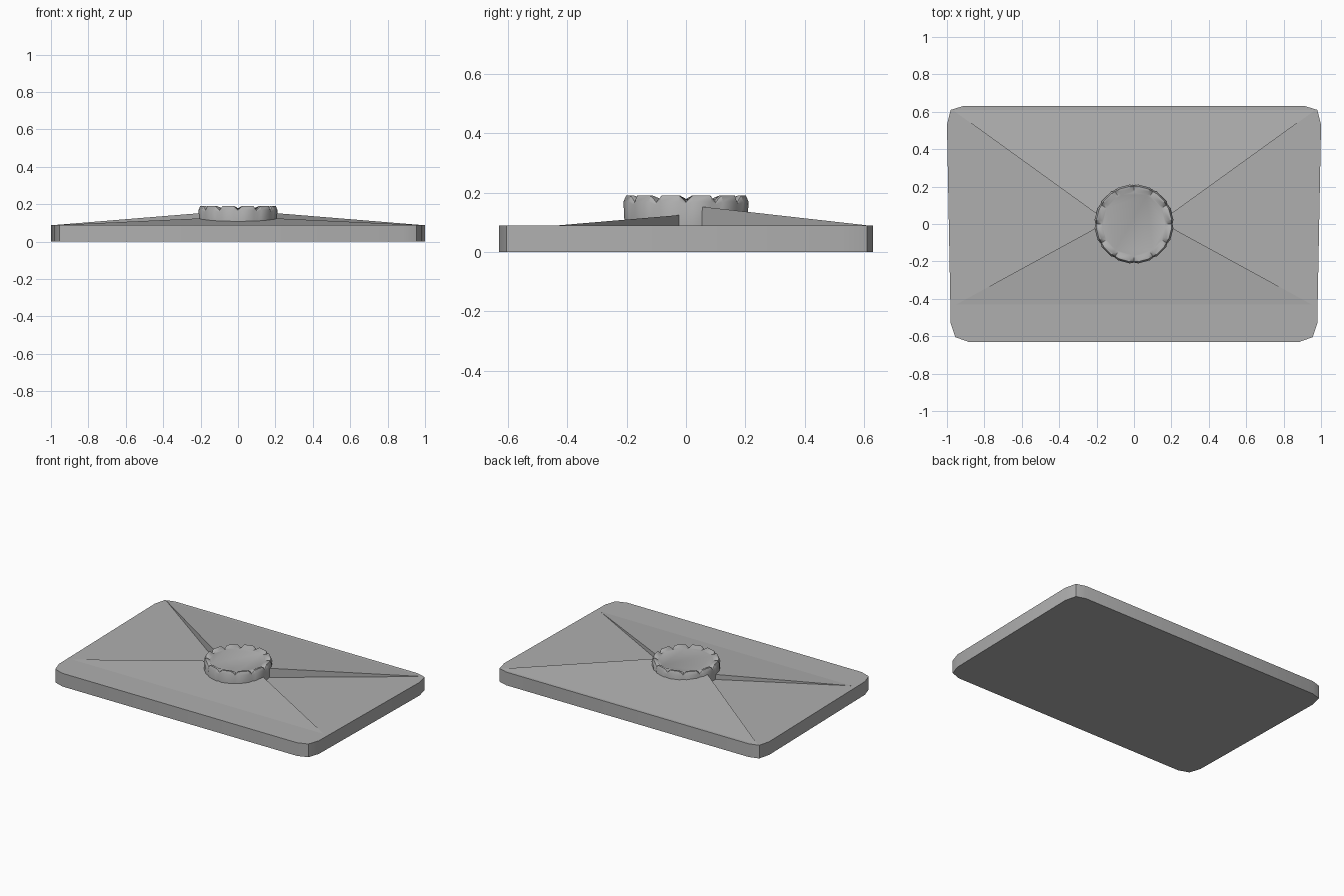
import bpy, bmesh
from math import cos, sin, pi, radians

if "Cube" in bpy.data.objects:
    bpy.data.objects.remove(bpy.data.objects["Cube"])

grey = bpy.data.materials.new("mid_grey")
grey.diffuse_color = (0.43, 0.43, 0.43, 1)
grey.use_nodes = True
grey.node_tree.nodes["Principled BSDF"].inputs["Base Color"].default_value = grey.diffuse_color


def make_object(name, verts, faces):
    mesh = bpy.data.meshes.new(name)
    mesh.from_pydata(verts, [], faces)
    bm = bmesh.new()
    bm.from_mesh(mesh)
    bmesh.ops.recalc_face_normals(bm, faces=bm.faces)
    bm.to_mesh(mesh)
    bm.free()
    mesh.materials.append(grey)
    obj = bpy.data.objects.new(name, mesh)
    bpy.context.collection.objects.link(obj)
    return obj


def loft(name, rings):
    """Skin equal-length closed rings and cap both ends."""
    n = len(rings[0])
    verts = [v for ring in rings for v in ring]
    faces = [(k * n + i, k * n + (i + 1) % n, (k + 1) * n + (i + 1) % n, (k + 1) * n + i)
             for k in range(len(rings) - 1) for i in range(n)]
    faces.append(tuple(reversed(range(n))))
    faces.append(tuple(range((len(rings) - 1) * n, len(rings) * n)))
    return make_object(name, verts, faces)


def prism(name, top, bottom_z):
    return loft(name, [[(x, y, bottom_z) for x, y, z in top], top])


TOP = 0.09

# Envelope body: slightly tapered slab with faceted corners
right = [(0.885, -0.63), (0.955, -0.605), (0.98, -0.53),
         (1.0, 0.53), (0.98, 0.61), (0.915, 0.63)]
outline = right + [(-x, y) for x, y in reversed(right)]
body = prism("envelope_body", [(x, y, TOP) for x, y in outline], 0.0)

# Folded flaps, rising towards the middle
prism("upper_flap", [(0.97, 0.61, TOP), (-0.97, 0.61, TOP), (0, -0.09, 0.169)], 0.08)
prism("lower_flap", [(-0.95, -0.43, TOP), (0.95, -0.43, TOP), (0, 0.09, 0.134)], 0.08)

# Wax seal: twelve lobes separated by small wedge notches, slightly dished top
LOBES = 12
profile = [  # lobe radius, lobe z, notch radius, notch z
    (0.208, 0.085, 0.203, 0.085),
    (0.212, 0.170, 0.206, 0.160),
    (0.203, 0.190, 0.199, 0.168),
    (0.190, 0.190, 0.188, 0.171),
    (0.170, 0.179, 0.170, 0.179),
]
rings = []
for lobe_r, lobe_z, notch_r, notch_z in profile:
    ring = []
    for i in range(LOBES):
        for offset, r, z in ((0, notch_r, notch_z), (0.2, lobe_r, lobe_z),
                             (0.8, lobe_r, lobe_z)):
            a = 2 * pi * (i + offset) / LOBES
            ring.append((r * cos(a), r * sin(a), z))
    rings.append(ring)
seal = loft("wax_seal", rings)

# Soft shading on the rounded parts
for obj in (body, seal):
    bpy.ops.object.select_all(action='DESELECT')
    obj.select_set(True)
    bpy.context.view_layer.objects.active = obj
    bpy.ops.object.shade_smooth_by_angle(angle=radians(35))
